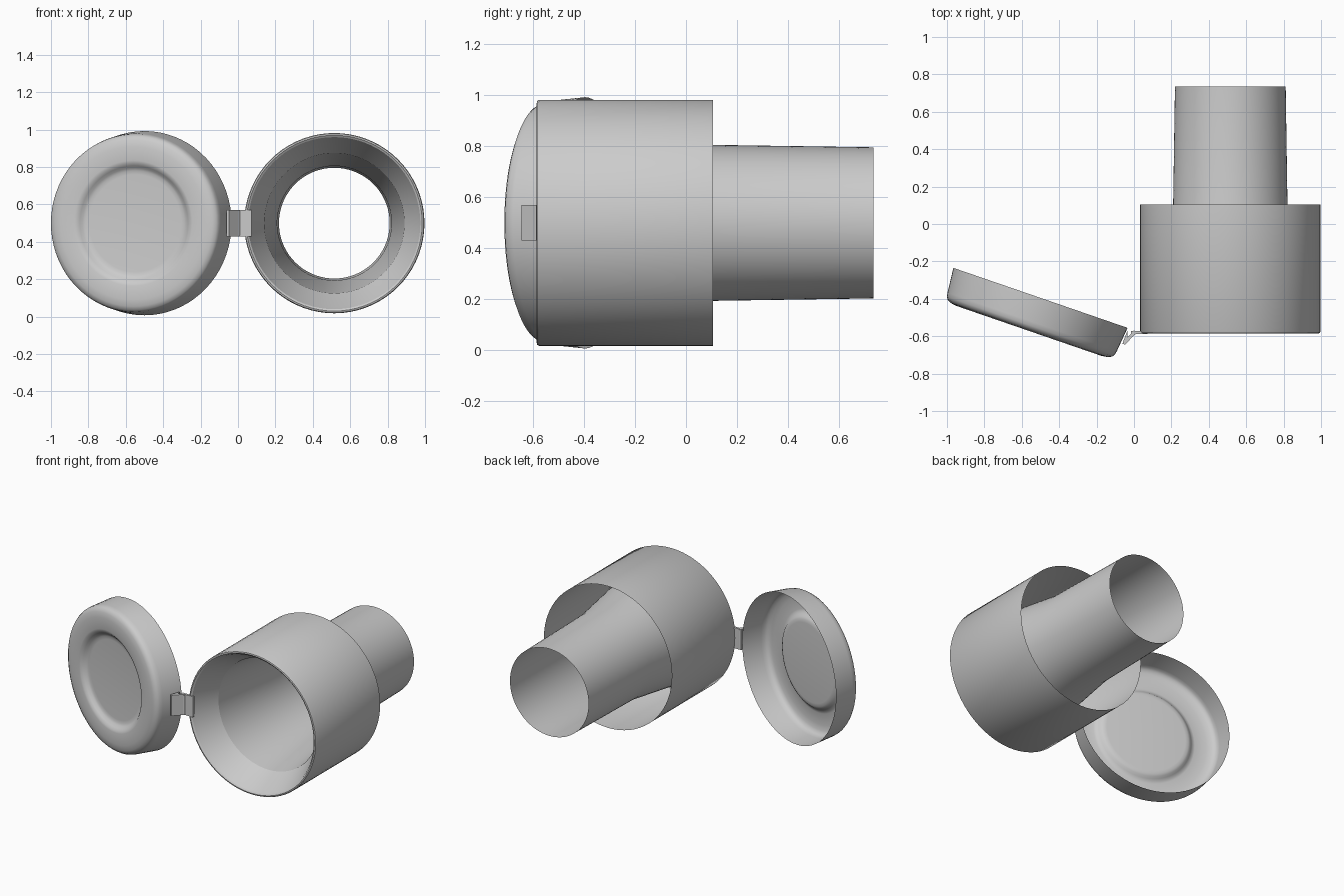
import bpy, bmesh, math
from mathutils import Vector

cube = bpy.data.objects.get("Cube")
if cube:
    bpy.data.objects.remove(cube, do_unlink=True)

SIDES = 72


def finish(name, bm, location=(0, 0, 0), turn=0.0, sharp=30):
    mesh = bpy.data.meshes.new(name)
    bm.to_mesh(mesh)
    bm.free()
    obj = bpy.data.objects.new(name, mesh)
    bpy.context.collection.objects.link(obj)
    obj.location = location
    obj.rotation_euler.z = turn
    bpy.ops.object.select_all(action='DESELECT')
    obj.select_set(True)
    bpy.context.view_layer.objects.active = obj
    bpy.ops.object.shade_smooth_by_angle(angle=math.radians(sharp))
    return obj


def lathe(name, profile, location, turn=0.0, sharp=30):
    """Revolve (radius, y) points around the y axis as an open shell."""
    bm = bmesh.new()
    verts = [bm.verts.new((r, y, 0)) for r, y in profile]
    edges = [bm.edges.new(pair) for pair in zip(verts, verts[1:])]
    bmesh.ops.spin(bm, geom=verts + edges, cent=(0, 0, 0), axis=(0, 1, 0),
                   angle=math.tau, steps=SIDES, use_merge=True)
    bmesh.ops.remove_doubles(bm, verts=bm.verts, dist=0.0005)
    bmesh.ops.recalc_face_normals(bm, faces=bm.faces)
    return finish(name, bm, location, turn, sharp)


def prism(name, outline, bottom, top):
    """Extrude an (x, y) outline upward."""
    bm = bmesh.new()
    face = bm.faces.new([bm.verts.new((x, y, bottom)) for x, y in outline])
    new = bmesh.ops.extrude_face_region(bm, geom=[face])["geom"]
    bmesh.ops.translate(bm, vec=Vector((0, 0, top - bottom)),
                        verts=[v for v in new if isinstance(v, bmesh.types.BMVert)])
    bmesh.ops.recalc_face_normals(bm, faces=bm.faces)
    return finish(name, bm)


# Housing: outer sleeve open at the back, rolled over the front rim
body_centre = (0.515, 0, 0.5)
lathe("outer_sleeve", [(0.482, 0.105), (0.482, -0.575), (0.478, -0.583),
                       (0.47, -0.585), (0.46, -0.578)], body_centre)

# Funnel mouth and the long spout it feeds
lathe("funnel_mouth", [(0.46, -0.578), (0.447, -0.55), (0.375, -0.41)], body_centre)
lathe("spout_tube", [(0.375, -0.41), (0.306, 0.08), (0.296, 0.735)], body_centre)

# Hinged cap, swung open, with a round recess in its face
lathe("cap", [(0.4925, 0), (0.479, -0.135), (0.475, -0.157), (0.465, -0.172),
              (0.445, -0.182), (0.41, -0.187), (0.335, -0.187), (0.32, -0.183),
              (0.306, -0.172), (0.294, -0.16), (0.28, -0.153), (0.26, -0.151),
              (0, -0.151)],
      (-0.5, -0.395, 0.5), math.radians(-19), 40)

# Hinge leaves and pin
prism("hinge_body_leaf", [(-0.015, -0.587), (0.072, -0.587), (0.072, -0.572),
                          (-0.015, -0.572)], 0.43, 0.57)
prism("hinge_cap_leaf", [(-0.062, -0.64), (-0.048, -0.645), (0.008, -0.587),
                         (-0.006, -0.576), (-0.034, -0.605), (-0.036, -0.572)],
      0.43, 0.57)
pin = [(0.012 * math.cos(a * math.tau / 16), -0.582 + 0.012 * math.sin(a * math.tau / 16))
       for a in range(16)]
prism("hinge_pin", pin, 0.435, 0.565)
